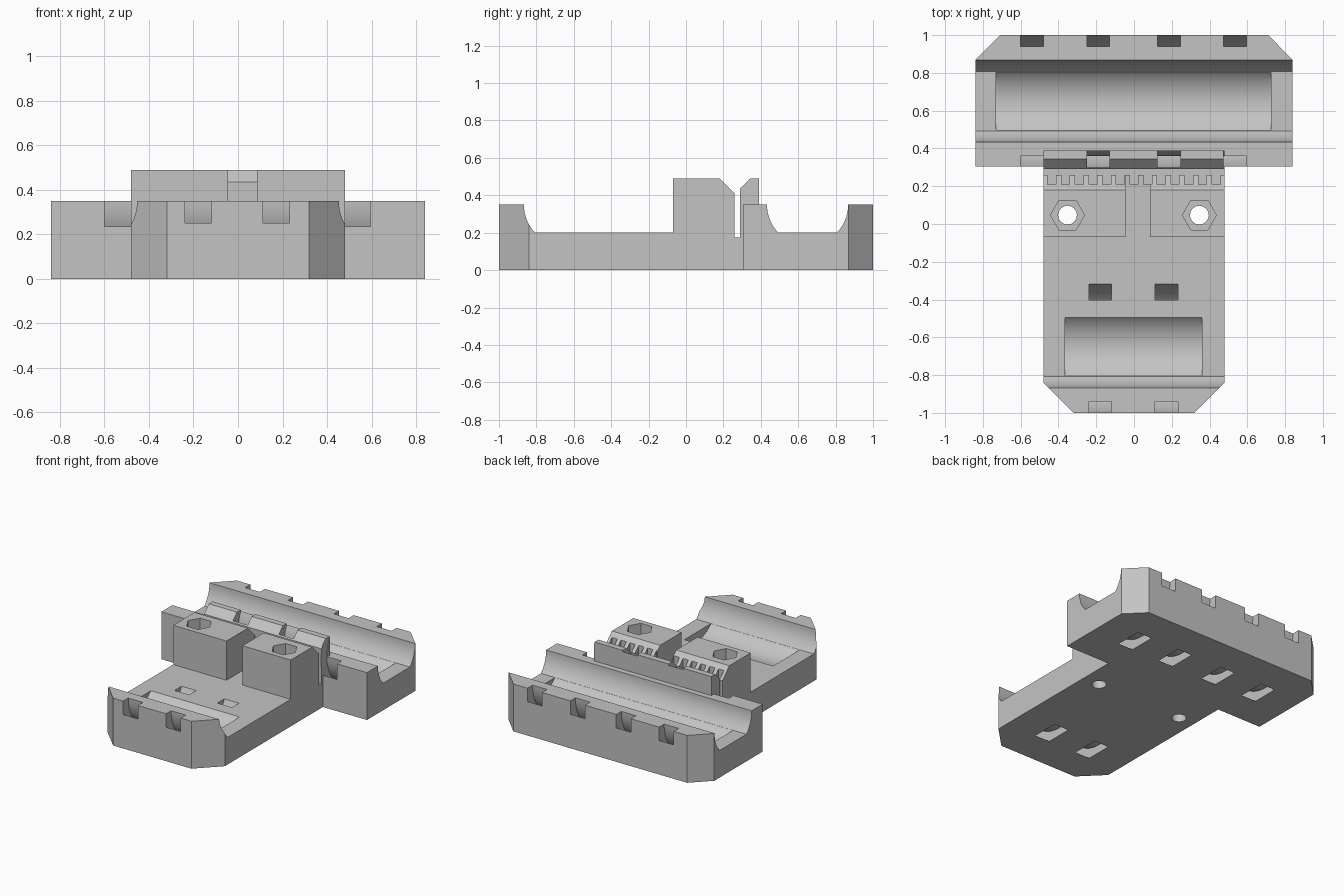
import bpy, bmesh
from math import cos, sin, pi, asin, radians
from mathutils import Vector

cube = bpy.data.objects.get("Cube")
if cube:
    bpy.data.objects.remove(cube)

grey = bpy.data.materials.new("mid_grey")
grey.use_nodes = True
colour = (0.55, 0.55, 0.55, 1)
grey.diffuse_color = colour
grey.node_tree.nodes["Principled BSDF"].inputs["Base Color"].default_value = colour

BEARING_R, AXIS_Z, FLOOR = 0.217, 0.35, 0.2
FRONT_Y, REAR_Y = -0.65, 0.65


def finish(name, bm):
    bmesh.ops.recalc_face_normals(bm, faces=bm.faces)
    mesh = bpy.data.meshes.new(name)
    bm.to_mesh(mesh)
    bm.free()
    obj = bpy.data.objects.new(name, mesh)
    mesh.materials.append(grey)
    bpy.context.collection.objects.link(obj)
    return obj


def prism(name, points, lo, hi, axis):
    """Extrude a (y, z) profile along x, or an (x, y) outline along z."""
    bm = bmesh.new()
    place = (lambda p: (lo, *p)) if axis == "x" else (lambda p: (*p, lo))
    face = bm.faces.new([bm.verts.new(place(p)) for p in points])
    top = bmesh.ops.extrude_face_region(bm, geom=[face])["geom"]
    step = Vector((hi - lo, 0, 0) if axis == "x" else (0, 0, hi - lo))
    bmesh.ops.translate(bm, vec=step, verts=[v for v in top if isinstance(v, bmesh.types.BMVert)])
    return finish(name, bm)


def box(name, x0, x1, y0, y1, z0, z1):
    return prism(name, [(x0, y0), (x1, y0), (x1, y1), (x0, y1)], z0, z1, "z")


def circle(cx, cy, r, n, start=0.0):
    return [(cx + r * cos(start + 2 * pi * i / n), cy + r * sin(start + 2 * pi * i / n)) for i in range(n)]


def ring(name, cy, x0, x1, inner, outer, n=64):
    """Square-section hoop around a bearing axis, for a cable tie."""
    bm = bmesh.new()
    loops = [[bm.verts.new((x, *p)) for p in circle(cy, AXIS_Z, r, n)]
             for x, r in ((x0, inner), (x0, outer), (x1, outer), (x1, inner))]
    for a, b in zip(loops, loops[1:] + loops[:1]):
        for i in range(n):
            j = (i + 1) % n
            bm.faces.new((a[i], a[j], b[j], b[i]))
    return finish(name, bm)


def combine(target, tool, operation="DIFFERENCE"):
    mod = target.modifiers.new("shape", "BOOLEAN")
    mod.operation, mod.object, mod.solver = operation, tool, "EXACT"
    bpy.context.view_layer.objects.active = target
    bpy.ops.object.modifier_apply(modifier=mod.name)
    bpy.data.objects.remove(tool)


def lip_arc(cy, side, steps=8):
    """Bearing wall from the shelf up to the rim."""
    low = asin((AXIS_Z - FLOOR) / BEARING_R)
    angles = [low * (1 - i / steps) for i in range(steps + 1)]
    return [(cy + side * BEARING_R * cos(a), AXIS_Z - BEARING_R * sin(a)) for a in angles]


# Narrow front body with front lip, clamp block, belt slot and belt wall
profile = [(-1, 0), (0.39, 0), (0.39, 0.49), (0.345, 0.49), (0.29, 0.435), (0.29, 0.175),
           (0.26, 0.175), (0.26, 0.41), (0.18, 0.49), (-0.07, 0.49), (-0.07, FLOOR)]
profile += lip_arc(FRONT_Y, -1) + [(-1, AXIS_Z)]
carriage = prism("carriage_body", profile, -0.48, 0.48, "x")
combine(carriage, prism("front_outline", [(-0.32, -1), (0.32, -1), (0.48, -0.84), (0.48, 0.6),
                                          (-0.48, 0.6), (-0.48, -0.84)], -0.1, 0.6, "z"), "INTERSECT")

# Gap between the clamp blocks and belt tooth grooves
combine(carriage, box("clamp_gap", -0.045, 0.085, -0.1, 0.275, FLOOR, 0.6))
for i in range(13):
    x = -0.435 + i * 0.0725
    combine(carriage, box("belt_groove", x - 0.022, x + 0.022, 0.21, 0.275, 0.175, 0.6))

# Wide rear body with chamfered back corners
profile = [(0.305, 0), (1, 0), (1, AXIS_Z)] + lip_arc(REAR_Y, 1)[::-1]
profile += lip_arc(REAR_Y, -1) + [(0.305, AXIS_Z)]
rear = prism("rear_body", profile, -0.84, 0.84, "x")
combine(rear, prism("rear_outline", [(-0.84, 0.2), (0.84, 0.2), (0.84, 0.87), (0.71, 1),
                                     (-0.71, 1), (-0.84, 0.87)], -0.1, 0.6, "z"), "INTERSECT")
combine(carriage, rear, "UNION")

# Bearing troughs below the shelf level
for cy, x0, x1 in ((FRONT_Y, -0.365, 0.36), (REAR_Y, -0.73, 0.725)):
    combine(carriage, prism("bearing_trough", circle(cy, AXIS_Z, BEARING_R - 0.001, 64), x0, x1, "x"))

# Cable tie channels around each bearing
for cy, centres in ((FRONT_Y, (-0.178, 0.172)), (REAR_Y, (-0.54, -0.19, 0.185, 0.535))):
    for x in centres:
        combine(carriage, ring("tie_channel", cy, x - 0.06, x + 0.06, 0.291, 0.364))

# Nut traps and bolt holes
for x in (-0.352, 0.346):
    combine(carriage, prism("nut_trap", circle(x, 0.047, 0.09, 6), 0.3, 0.6, "z"))
    combine(carriage, prism("bolt_hole", circle(x, 0.047, 0.05, 16), -0.1, 0.4, "z"))

bpy.ops.object.select_all(action="DESELECT")
carriage.select_set(True)
bpy.context.view_layer.objects.active = carriage
bpy.ops.object.shade_smooth_by_angle(angle=radians(25))
